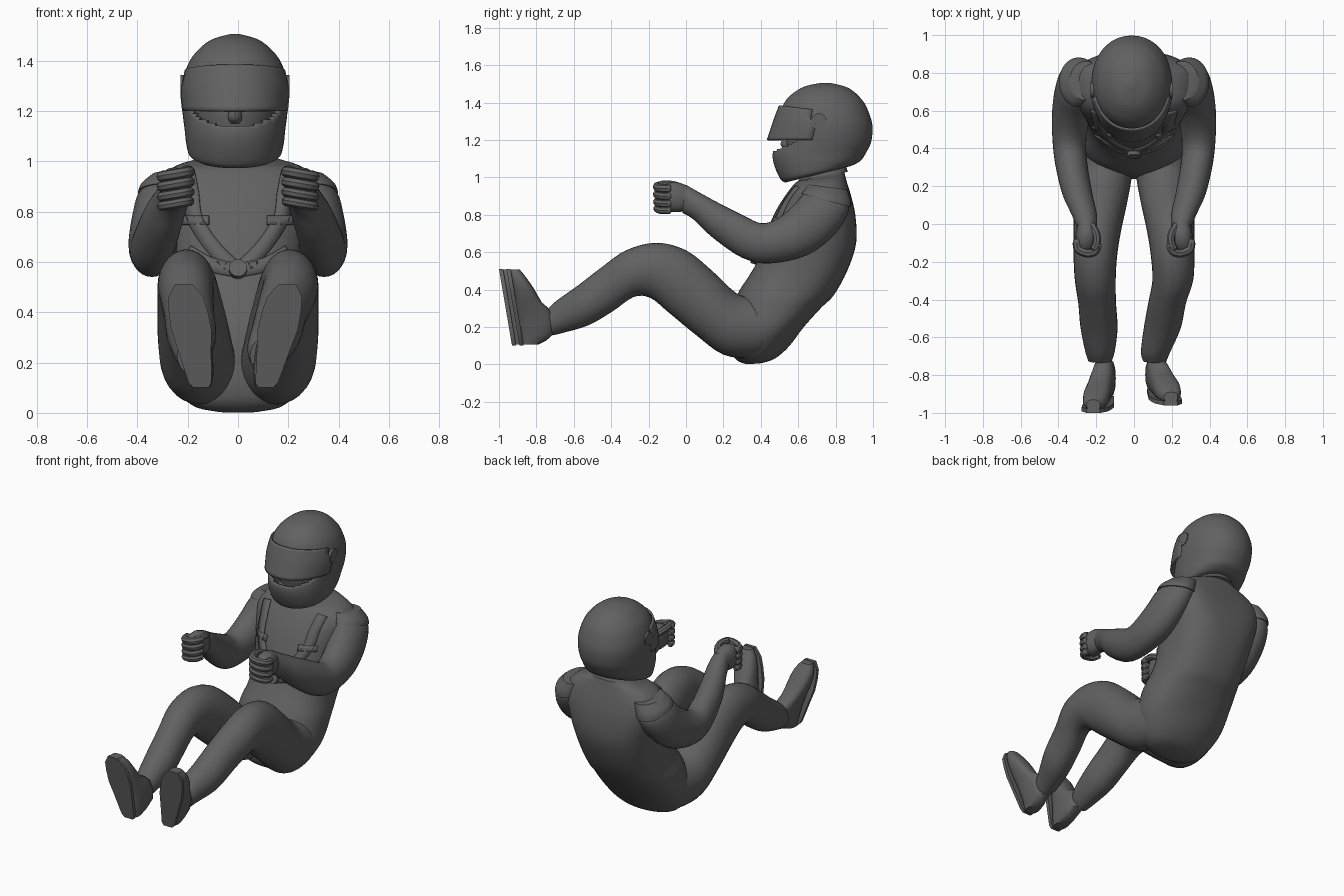
import bpy, bmesh, math
from mathutils import Vector
from mathutils.bvhtree import BVHTree

if "Cube" in bpy.data.objects:
    bpy.data.objects.remove(bpy.data.objects["Cube"])

SUIT = bpy.data.materials.new("charcoal grey")
SUIT.diffuse_color = (0.12, 0.12, 0.12, 1)
SUIT.use_nodes = True
SUIT.node_tree.nodes["Principled BSDF"].inputs["Base Color"].default_value = SUIT.diffuse_color


def spline(rows, steps):
    """Catmull-Rom resampling of rows of numbers."""
    out = []
    for i in range(len(rows) - 1):
        p = [rows[max(0, min(len(rows) - 1, i + k))] for k in (-1, 0, 1, 2)]
        for j in range(steps):
            t = j / steps
            out.append([0.5 * (2 * b + (c - a) * t + (2 * a - 5 * b + 4 * c - d) * t * t
                               + (3 * b - a - 3 * c + d) * t ** 3) for a, b, c, d in zip(*p)])
    return out + [list(rows[-1])]


def make(name, verts, faces, solid=0, offset=-1):
    me = bpy.data.meshes.new(name)
    me.from_pydata(verts, [], faces)
    bm = bmesh.new()
    bm.from_mesh(me)
    bmesh.ops.recalc_face_normals(bm, faces=bm.faces)
    bm.to_mesh(me)
    bm.free()
    me.materials.append(SUIT)
    ob = bpy.data.objects.new(name, me)
    bpy.context.collection.objects.link(ob)
    if solid:
        m = ob.modifiers.new("thickness", 'SOLIDIFY')
        m.thickness, m.offset = solid, offset


def loft(name, rows, s=1, n=28, p=2.0, steps=4, keep=None, caps=True, solid=0):
    """Rows: front y, front z, back y, back z, centre x, half width, optional squareness of the back."""
    verts, faces = [], []
    rows = spline(rows, steps)
    for fy, fz, by, bz, x, w, *sq in rows:
        for k in range(n):
            a = 2 * math.pi * k / n
            e = 2 / (sq[0] if sq and math.cos(a) < 0 else p)
            c, d = (math.copysign(abs(v) ** e, v) for v in (math.cos(a), math.sin(a)))
            verts.append(Vector((s * x + w * d, (fy + by) / 2 + c * (fy - by) / 2,
                                 (fz + bz) / 2 + c * (fz - bz) / 2)))
    for i in range(len(rows) - 1):
        for k in range(n):
            f = [i * n + k, i * n + (k + 1) % n, (i + 1) * n + (k + 1) % n, (i + 1) * n + k]
            if keep is None or keep(sum((verts[v] for v in f), Vector()) / 4):
                faces.append(f)
    if caps:
        faces += [list(range(n)), list(range((len(rows) - 1) * n, len(rows) * n))]
    make(name, verts, faces, solid)
    return BVHTree.FromPolygons(verts, faces)


def tube(name, pts, r):
    cu = bpy.data.curves.new(name, 'CURVE')
    cu.dimensions, cu.bevel_depth, cu.bevel_resolution, cu.use_fill_caps = '3D', r, 2, True
    pts = spline(pts, 4)
    sp = cu.splines.new('POLY')
    sp.points.add(len(pts) - 1)
    for i, (q, v) in enumerate(zip(sp.points, pts)):
        q.co = (*v, 1)
        q.radius = 0.65 if i in (0, len(pts) - 1) else 1
    ob = bpy.data.objects.new(name, cu)
    bpy.context.collection.objects.link(ob)
    bpy.ops.object.select_all(action='DESELECT')
    ob.select_set(True)
    bpy.context.view_layer.objects.active = ob
    bpy.ops.object.convert(target='MESH')
    ob.data.materials.clear()
    ob.data.materials.append(SUIT)


def disc(name, loc, r, depth, axis):
    bpy.ops.mesh.primitive_cylinder_add(
        vertices=24, radius=r, depth=depth, location=loc,
        rotation=(0, math.pi / 2, 0) if axis == 'x' else (math.radians(70), 0, 0))
    ob = bpy.context.object
    ob.name = name
    ob.data.materials.append(SUIT)


# torso with pelvis and neck: rounded front, flatter and broader back
body = loft("torso", [
    (.32, .002, .39, .004, 0, .07, 2), (.275, .02, .47, .028, 0, .17, 2), (.245, .07, .55, .095, 0, .235, 2),
    (.24, .18, .63, .20, 0, .285, 2.2), (.27, .36, .725, .305, 0, .285, 2.3),
    (.335, .47, .79, .37, 0, .268, 2.4), (.38, .55, .862, .50, 0, .265, 2.6),
    (.42, .68, .91, .65, 0, .278, 2.9), (.48, .82, .905, .80, 0, .305, 3.4),
    (.54, .915, .88, .91, 0, .315, 3.4), (.59, .975, .857, .985, 0, .25, 2.8),
    (.64, 1.0, .845, 1.04, 0, .13, 2.2), (.67, 1.10, .84, 1.12, 0, .1, 2)], n=48, p=2.3)
loft("collar", [(.60, .965, .865, 1.03, 0, .16), (.61, 1.0, .855, 1.06, 0, .13),
                (.63, 1.02, .85, 1.08, 0, .12)])


def strap(name, path, width):
    """Flat webbing laid over the chest; path holds (x, z) points."""
    pts, verts = [Vector(q) for q in spline(path, 6)], []
    for i, q in enumerate(pts):
        t = (pts[min(i + 1, len(pts) - 1)] - pts[max(i - 1, 0)]).normalized()
        for k in (-.5, 0, .5):
            x, z = q + Vector((-t.y, t.x)) * width * k
            hit = body.ray_cast(Vector((x, -3, z)), Vector((0, 1, 0)))[0]
            if hit is None:
                hit = body.find_nearest(Vector((x, .5, z)))[0]
            verts.append(hit + Vector((0, -.004, 0)))
    faces = [(i * 3 + k, i * 3 + k + 1, i * 3 + k + 4, i * 3 + k + 3)
             for i in range(len(pts) - 1) for k in (0, 1)]
    make(name, verts, faces, .01, 0)


for s, side in ((-1, "left"), (1, "right")):
    # harness
    strap(side + "_shoulder_strap", [(s * .2, .95), (s * .185, .87), (s * .17, .77), (s * .1, .66),
                                     (s * .02, .58)], .06)
    strap(side + "_strap_adjuster", [(s * .115, .765), (s * .22, .765)], .035)
    strap(side + "_lap_belt", [(s * .02, .57), (s * .11, .59), (s * .2, .64)], .055)

    # arms
    loft(side + "_arm", [
        (.68, .95, .84, .925, .25, .07), (.625, .908, .872, .83, .295, .10), (.56, .835, .80, .70, .318, .105),
        (.48, .775, .65, .585, .335, .10), (.40, .755, .45, .54, .342, .088),
        (.31, .795, .30, .57, .33, .085), (.18, .86, .14, .68, .30, .08),
        (.07, .92, .04, .775, .265, .068), (0, .96, -.02, .81, .25, .055)], s)
    # shoulder edge of the vest
    loft(side + "_vest_shoulder", [(.655, .962, .862, .935, .255, .085), (.635, .936, .88, .88, .285, .10),
                                   (.618, .912, .882, .84, .294, .104)], s)

    # gripping hands
    loft(side + "_palm", [(.02, .95, .01, .82, .25, .045), (-.05, .975, -.04, .815, .252, .056),
                          (-.10, .968, -.10, .815, .255, .056), (-.14, .945, -.14, .835, .26, .04)],
         s, n=16, p=2.4)
    for i, z in enumerate((.952, .912, .872, .835)):
        r = .0225 - .001 * i
        tube("%s_finger_%d" % (side, i + 1), [
            (s * .30, -.08, z - .012), (s * .298, -.13, z - .012), (s * .25, -.155, z - .004),
            (s * .205, -.145, z + .004), (s * .19, -.10, z + .006)], r)
    tube(side + "_thumb", [(s * .23, 0, .93), (s * .20, -.05, .955), (s * .197, -.10, .963),
                           (s * .215, -.14, .96)], .021)

    # legs: the right foot is drawn in towards the middle and sits slightly back
    right = s > 0
    d = .04 if right else 0
    xs = (.175, .15, .115, .11) if right else (.195, .185, .18, .18)
    loft(side + "_leg", [
        (.46, .34, .47, .08, .15, .12), (.36, .36, .36, .035, .148, .142), (.27, .38, .20, .052, .162, .148),
        (.14, .50, .05, .16, .18, .14), (0, .61, -.09, .275, .195, .125), (-.16, .65, -.19, .355, .205, .115),
        (-.32, .61, -.28, .36, .205, .108), (-.45, .52, -.39, .285, xs[0], .10),
        (-.58, .42, -.52, .21, xs[1], .098), (-.69, .342, -.66, .168, xs[2], .078),
        (-.735, .30, -.715, .155, xs[3], .062)], s)

    # shoes, toe to heel
    toe, heel = (.195, .11) if right else (.215, .148)

    def tx(t):
        return toe + (heel - toe) * t
    loft(side + "_shoe", [
        (-.985 + d, .508, -.93 + d, .508, tx(0), .036), (-.98 + d, .465, -.895 + d, .465, tx(.1), .062),
        (-.972 + d, .40, -.85 + d, .40, tx(.27), .07), (-.96 + d, .32, -.79 + d * .5, .33, tx(.5), .064),
        (-.945 + d, .24, -.72, .28, tx(.75), .06), (-.93 + d, .16, -.705, .165, tx(.95), .055),
        (-.92 + d, .105, -.83 + d, .105, tx(1), .04)], s, n=16, p=2.6, steps=2)
    # flat sole plate
    half = [(.51, .036), (.46, .07), (.40, .078), (.33, .08), (.25, .066), (.18, .055), (.12, .045), (.10, .03)]
    rim = half + [(z, -w) for z, w in reversed(half)]
    sole = [(s * tx((.51 - z) / .41) + w, -1.0 + d + (.51 - z) * .17 + e, z)
            for e in (0, .022) for z, w in rim]
    m = len(rim)
    make(side + "_sole", sole, [list(range(m)), list(range(m, 2 * m))] +
         [(i, (i + 1) % m, m + (i + 1) % m, m + i) for i in range(m)])

    # visor pivots
    disc(side + "_visor_pivot", (s * .206 - .012, .71, 1.30), .042, .022, 'x')

# waist buckle
disc("harness_buckle", (0, .375, .57), .036, .04, 'y')

# helmet with an eye opening whose lower edge rises towards the sides
loft("helmet", [
    (.72, 1.505, .77, 1.505, -.012, .02), (.625, 1.482, .87, 1.477, -.012, .10),
    (.55, 1.43, .943, 1.412, -.012, .165), (.512, 1.37, .98, 1.34, -.012, .198),
    (.49, 1.28, .997, 1.27, -.012, .213), (.478, 1.19, .99, 1.19, -.012, .208),
    (.463, 1.118, .965, 1.135, -.012, .2), (.475, 1.055, .935, 1.09, -.012, .194),
    (.505, .99, .89, 1.064, -.012, .182), (.53, .972, .87, 1.058, -.012, .155)],
    n=64, p=2.1, steps=6, solid=.02,
    keep=lambda c: not (c.y < .6 and 1.145 + max(0, c.y - .48) * .45 < c.z < 1.33))
loft("visor", [(.497, 1.385, .99, 1.325, -.012, .206), (.465, 1.30, 1.0, 1.27, -.012, .219),
               (.432, 1.20, 1.0, 1.20, -.012, .212)],
     n=48, p=2.1, keep=lambda c: c.y < .68, caps=False, solid=.012)
# face behind the visor
loft("face", [(.62, 1.40, .82, 1.40, -.012, .08), (.56, 1.30, .9, 1.30, -.012, .15),
              (.535, 1.2, .9, 1.2, -.012, .165), (.55, 1.1, .85, 1.1, -.012, .14)])
loft("nose", [(.545, 1.25, .62, 1.25, -.012, .015), (.505, 1.18, .6, 1.18, -.012, .03),
              (.53, 1.15, .6, 1.15, -.012, .022)], n=12)

# smooth shading with crisp edges
bpy.ops.object.select_all(action='SELECT')
bpy.context.view_layer.objects.active = bpy.data.objects["torso"]
bpy.ops.object.shade_smooth_by_angle(angle=math.radians(40))
